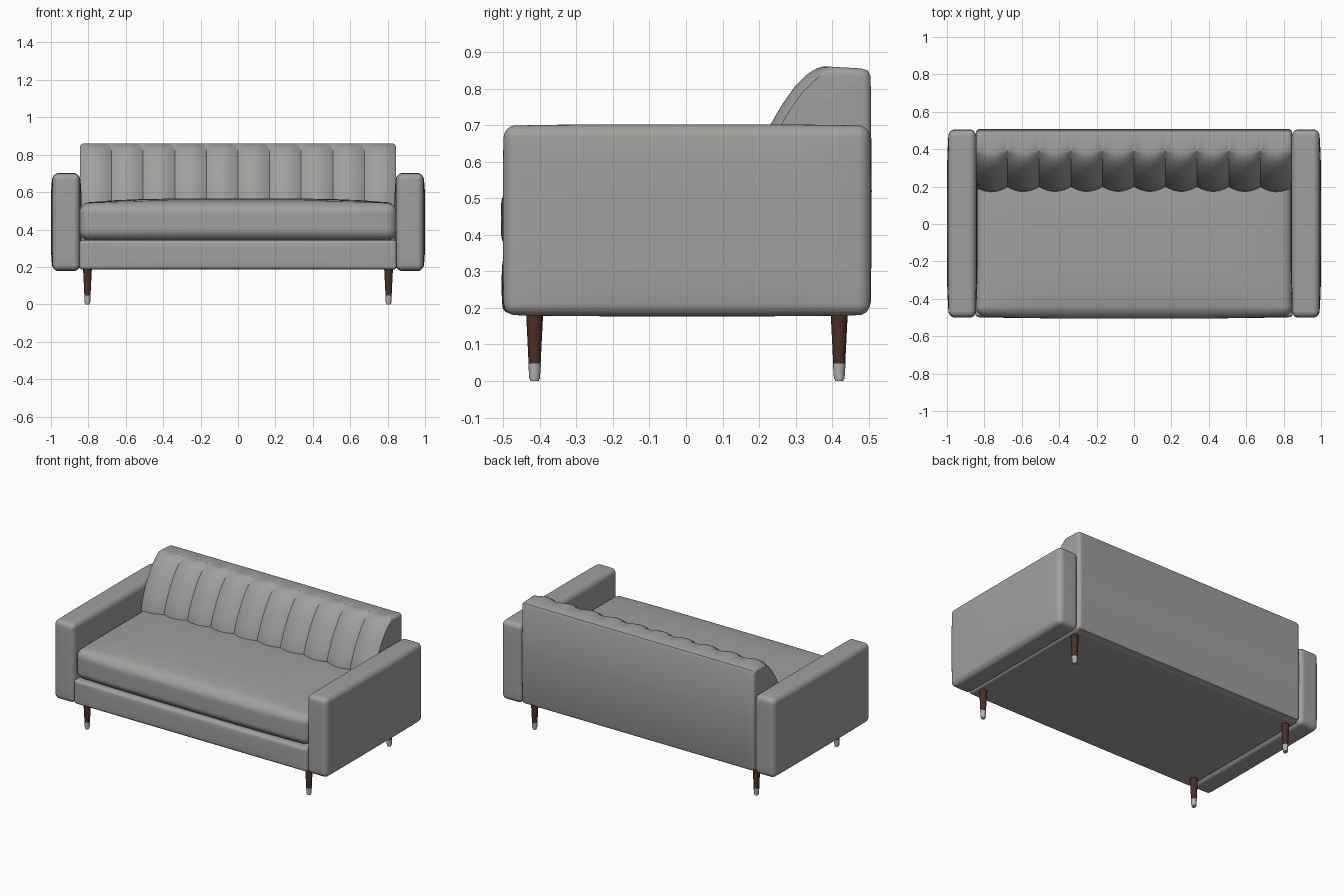
import bpy, bmesh, math
from mathutils import Vector

if "Cube" in bpy.data.objects:
    bpy.data.objects.remove(bpy.data.objects["Cube"])


def material(name, rgb):
    m = bpy.data.materials.new(name)
    m.diffuse_color = (*rgb, 1)
    m.use_nodes = True
    m.node_tree.nodes["Principled BSDF"].inputs["Base Color"].default_value = m.diffuse_color
    return m


FABRIC = material("warm grey fabric", (0.36, 0.35, 0.338))
WOOD = material("dark walnut", (0.075, 0.028, 0.018))
TIP = material("pale metal", (0.45, 0.44, 0.43))


def finish(name, bm, mat, angle=40):
    bmesh.ops.recalc_face_normals(bm, faces=bm.faces)
    me = bpy.data.meshes.new(name)
    bm.to_mesh(me)
    bm.free()
    ob = bpy.data.objects.new(name, me)
    bpy.context.collection.objects.link(ob)
    me.materials.append(mat)
    bpy.ops.object.select_all(action='DESELECT')
    ob.select_set(True)
    bpy.context.view_layer.objects.active = ob
    bpy.ops.object.shade_smooth_by_angle(angle=math.radians(angle))
    return ob


def padded_box(name, lo, hi, r, bulge=(0, 0, 0), n=20, k=4):
    """Rounded box whose faces swell outward by the bulge on each axis."""
    lo, hi = Vector(lo), Vector(hi)
    c, h = (lo + hi) / 2, (hi - lo) / 2
    bm = bmesh.new()
    bmesh.ops.create_cube(bm, size=2)
    bmesh.ops.subdivide_edges(bm, edges=bm.edges[:], cuts=n - 1, use_grid_fill=True)

    def remap(t, half):
        i = (abs(t)) * n / 2            # 0 at the middle, n/2 at the face
        m = n / 2 - k
        return math.copysign((half - r) * i / m if i <= m else half - r + r * math.tan((i - m) / k * math.pi / 4), t)

    for v in bm.verts:
        p = Vector([remap(v.co[a], h[a]) for a in range(3)])
        core = Vector([max(-h[a] + r, min(h[a] - r, p[a])) for a in range(3)])
        d = p - core
        p = core + d.normalized() * r
        u = [p[a] / h[a] for a in range(3)]
        for a in range(3):
            s, t = u[a - 1], u[a - 2]
            p[a] += bulge[a] * u[a] * (1 - s ** 4) * (1 - t ** 4)
        v.co = c + p
    return finish(name, bm, FABRIC)


# Arms
for side, s in (("left", -1), ("right", 1)):
    a, b = sorted((s * 0.847, s * 0.99))
    padded_box(side + "_arm", (a, -0.497, 0.181), (b, 0.502, 0.698), 0.03, (0.011, 0.004, 0.004))

# Base rail and seat cushion
padded_box("base", (-0.848, -0.498, 0.185), (0.848, 0.48, 0.343), 0.018, (0, 0.006, 0))
padded_box("seat_cushion", (-0.848, -0.49, 0.346), (0.848, 0.32, 0.54), 0.05, (0, 0.016, 0.026))

# Channelled backrest: (y, z, groove weight) profile swept across x
PROFILE = [(0.30, 0.30, 0), (0.17, 0.45, 1), (0.168, 0.52, 1), (0.177, 0.58, 1), (0.20, 0.64, 1),
           (0.23, 0.70, 1), (0.262, 0.755, 1), (0.298, 0.806, 1), (0.33, 0.838, 1),
           (0.355, 0.854, 0.9), (0.375, 0.86, 0.5), (0.39, 0.86, 0), (0.478, 0.855, 0),
           (0.497, 0.849, 0), (0.505, 0.833, 0), (0.508, 0.52, 0), (0.506, 0.215, 0),
           (0.498, 0.195, 0), (0.475, 0.188, 0), (0.30, 0.188, 0)]
CHANNELS, SEG, HALF, DEPTH, END = 10, 14, 0.845, 0.026, 0.022
width = 2 * HALF / CHANNELS


def ring(bm, x):
    t = ((x + HALF) / width) % 1 * 2 - 1
    groove = DEPTH * t * t
    e = max(0, abs(x) - (HALF - END)) / END       # rounding at both ends
    shrink = END * (1 - math.sqrt(max(0, 1 - e * e)))
    out = []
    for i, (y, z, w) in enumerate(PROFILE):
        a, b = PROFILE[i - 1], PROFILE[(i + 1) % len(PROFILE)]
        inward = Vector((b[1] - a[1], a[0] - b[0])).normalized()
        off = max(w * groove, shrink)
        out.append(bm.verts.new((x, y + inward.x * off, z + inward.y * off)))
    return out


xs = {round(-HALF + width * i / SEG, 5) for i in range(CHANNELS * SEG + 1)}
xs |= {round(s * (HALF - END * (1 - math.sin(q * math.pi / 12))), 5) for s in (-1, 1) for q in range(7)}
bm = bmesh.new()
rings = [ring(bm, x) for x in sorted(xs)]
for A, B in zip(rings, rings[1:]):
    for i in range(len(A)):
        j = (i + 1) % len(A)
        bm.faces.new((A[i], A[j], B[j], B[i]))
bm.faces.new(rings[0])
bm.faces.new(rings[-1])
finish("channelled_backrest", bm, FABRIC)


# Tapered legs with pale tips
def taper(name, x, y, z0, z1, r0, r1, mat):
    bm = bmesh.new()
    bmesh.ops.create_cone(bm, cap_ends=True, segments=24, radius1=r0, radius2=r1, depth=z1 - z0)
    bmesh.ops.translate(bm, verts=bm.verts, vec=(x, y, (z0 + z1) / 2))
    return finish(name, bm, mat)


for row, y in (("front", -0.414), ("back", 0.419)):
    for side, x in (("left", -0.805), ("right", 0.805)):
        taper(f"{row}_{side}_leg", x, y, 0.048, 0.20, 0.0165, 0.024, WOOD)
        taper(f"{row}_{side}_leg_tip", x, y, 0.006, 0.048, 0.0145, 0.0175, TIP)
        taper(f"{row}_{side}_foot_pad", x, y, 0.0, 0.006, 0.0115, 0.0125, TIP)
